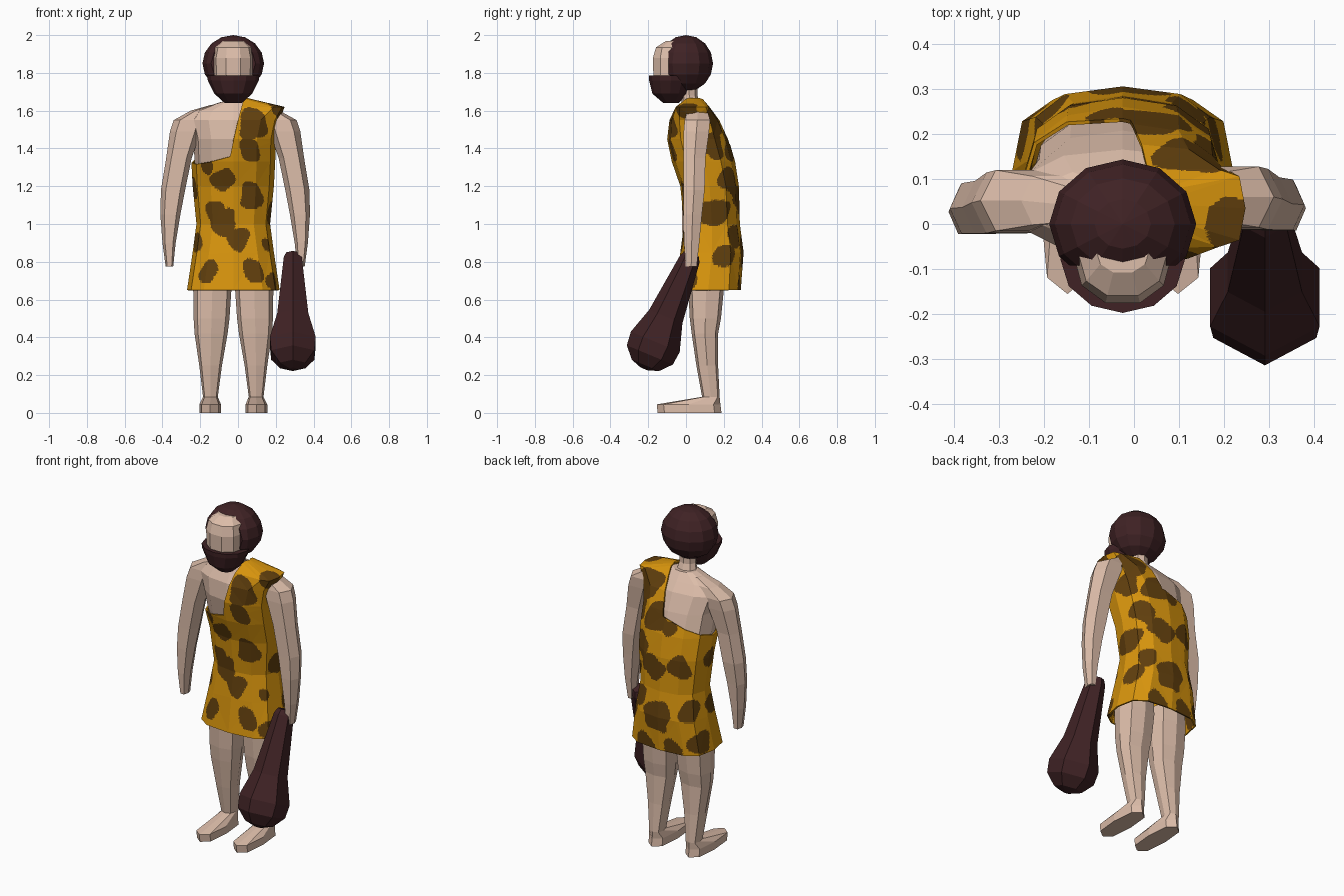
import bpy, bmesh, math
from mathutils import Vector

if "Cube" in bpy.data.objects:
    bpy.data.objects.remove(bpy.data.objects["Cube"])

CX = -0.025  # the figure stands slightly off centre, balancing the club


def material(name, rgb):
    m = bpy.data.materials.new(name)
    m.diffuse_color = (*rgb, 1)
    m.use_nodes = True
    m.node_tree.nodes["Principled BSDF"].inputs["Base Color"].default_value = m.diffuse_color
    return m


SKIN = material("skin", (0.72, 0.51, 0.40))
HIDE = material("ochre hide", (0.69, 0.30, 0.004))
SPOT = material("brown spots", (0.12, 0.05, 0.004))
DARK = material("dark brown", (0.05, 0.016, 0.018))


def finish(bm, name, *mats):
    bmesh.ops.recalc_face_normals(bm, faces=bm.faces)
    me = bpy.data.meshes.new(name)
    bm.to_mesh(me)
    bm.free()
    for m in mats:
        me.materials.append(m)
    ob = bpy.data.objects.new(name, me)
    bpy.context.collection.objects.link(ob)
    return ob


def skin_rings(rings, caps=True):
    """Bridge lists of points into a tube."""
    bm = bmesh.new()
    vs = [[bm.verts.new(p) for p in r] for r in rings]
    n = len(vs[0])
    for a, b in zip(vs, vs[1:]):
        for i in range(n):
            j = (i + 1) % n
            bm.faces.new((a[i], a[j], b[j], b[i]))
    if caps:
        bm.faces.new(vs[0])
        bm.faces.new(vs[-1])
    return bm


def loft(rows, n, side=1, power=1.0, caps=True, shift=(0, 0)):
    """Rows of (z, x0, x1, y0, y1[, squareness]), x from the body's centre line."""
    rings = []
    for z, x0, x1, y0, y1, *sq in rows:
        pw = sq[0] if sq else power
        pts = []
        for k in range(n):
            a = 2 * math.pi * k / n
            c, s = (math.copysign(abs(t) ** pw, t) if abs(t) > 1e-6 else 0
                    for t in (math.cos(a), math.sin(a)))
            x = (x0 + x1) / 2 + c * (x1 - x0) / 2
            y = (y0 + y1) / 2 + s * (y1 - y0) / 2
            pts.append((CX + shift[0] + side * x, y + shift[1], z))
        rings.append(pts)
    return skin_rings(rings, caps)


# bare torso, with sloping shoulders
finish(loft([(1.2, -.19, .19, -.01, .25), (1.33, -.205, .205, -.055, .24),
             (1.45, -.21, .21, -.082, .207), (1.55, -.235, .235, -.07, .165),
             (1.6, -.2, .2, -.04, .125), (1.645, -.07, .07, -.02, .09)], 12, power=.85),
       "torso", SKIN)

# neck
finish(loft([(1.6, -.07, .07, -.02, .09), (1.68, -.05, .05, -.025, .06),
             (1.78, -.05, .05, -.04, .06)], 8), "neck", SKIN)

# hide garment, cut to leave one shoulder bare: z, half width, front, back, squareness
PROFILE = [(0.65, .245, -.055, .29, .65), (0.85, .215, -.03, .305, .75),
           (1.0, .195, -.01, .285, .85), (1.2, .215, -.03, .28, .85),
           (1.33, .222, -.075, .26, .85), (1.45, .225, -.1, .225, .85),
           (1.55, .245, -.09, .18, .75), (1.62, .272, -.055, .125, .35),
           (1.668, .07, 0, .09, 1)]
bm = loft([(z, -w, w, f, b, p) for z, w, f, b, p in PROFILE], 12, caps=False)


def plane(a, b, c, toward):
    a, b, c = Vector(a), Vector(b), Vector(c)
    no = (b - a).cross(c - a).normalized()
    return a, no if no.dot(Vector(toward)) > 0 else -no


top = plane((-.05, -.1, 1.35), (-.25, .1, 1.325), (-.01, .21, 1.42), (0, 0, 1))
strap = plane((-.045, -.1, 1.35), (.035, .05, 1.665), (-.01, .21, 1.42), (-1, 0, 0))
for co, no in (top, strap):
    bmesh.ops.bisect_plane(bm, geom=bm.verts[:] + bm.edges[:] + bm.faces[:],
                           plane_co=co, plane_no=no)
gone = [f for f in bm.faces
        if all((f.calc_center_median() - co).dot(no) > 0 for co, no in (top, strap))]
bmesh.ops.delete(bm, geom=gone, context='FACES')
bmesh.ops.triangulate(bm, faces=bm.faces)
bmesh.ops.subdivide_edges(bm, edges=bm.edges, cuts=14, use_grid_fill=True)

# blotches on the hide: x, y, z, radius
SPOTS = [(.08, -.08, 1.53, .08), (.065, -.08, 1.39, .06), (-.17, -.05, 1.3, .045),
         (-.08, -.05, 1.235, .065), (.075, -.02, 1.145, .07), (-.125, -.01, 1.07, .055),
         (-.075, -.01, 1.01, .07), (.005, -.02, .92, .06), (-.16, -.03, .75, .055),
         (.08, -.03, .75, .06), (.18, 0, .91, .055), (.19, .02, .7, .05),
         (.04, .22, 1.4, .09), (.14, .24, 1.23, .075), (.03, .28, 1.13, .075),
         (-.14, .26, 1.16, .065), (.13, .14, 1.56, .085), (-.01, .3, .86, .095),
         (-.2, .25, .91, .065), (.13, .27, .94, .06), (-.23, .2, .71, .07),
         (-.11, .29, .67, .06), (.07, .29, .66, .065), (.19, .16, 1.41, .075),
         (.17, .15, 1.06, .085), (.19, .21, .83, .065), (-.24, .1, 1.2, .06),
         (-.22, .08, .9, .06), (.22, 0, 1.61, .06), (-.05, .22, 1.36, .05)]
for f in bm.faces:
    p = f.calc_center_median()
    wob = 1 + .13 * math.sin(38 * p.x + 31 * p.z) + .1 * math.sin(47 * p.z - 29 * p.y)
    f.material_index = int(any((p - Vector(s[:3])).length < s[3] * wob for s in SPOTS))
hide = finish(bm, "hide_garment", HIDE, SPOT)
mod = hide.modifiers.new("thickness", 'SOLIDIFY')
mod.thickness = .008

# arms and legs
ARM = [(1.63, .05, .12, .01, .09), (1.6, .1, .225, 0, .12), (1.55, .15, .315, -.015, .135),
       (1.49, .17, .335, -.02, .13), (1.35, .22, .355, -.02, .11),
       (1.18, .255, .383, -.02, .105), (1.05, .28, .386, -.02, .09),
       (.9, .305, .375, -.015, .075), (.775, .318, .358, -.005, .06)]
LEG = [(.75, .015, .205, .01, .2), (.65, .01, .212, .012, .2), (.5, .02, .21, .02, .185),
       (.42, .03, .205, .03, .17), (.25, .06, .18, .055, .17), (.085, .082, .16, .085, .178),
       (.045, .065, .18, -.155, .182), (0, .065, .18, -.15, .188)]
for side, label, shift in ((1, "left", (.02, 0)), (-1, "right", (0, -.008))):
    finish(loft(ARM, 6, side, .75, shift=shift), label + "_arm", SKIN)
    finish(loft(LEG, 8, side, .7), label + "_leg", SKIN)

# face
finish(loft([(1.72, -.08, .08, -.15, .05), (1.79, -.108, .108, -.178, .05),
             (1.88, -.11, .11, -.18, .05), (1.935, -.098, .098, -.163, .03),
             (1.968, -.06, .06, -.11, .0)], 10, power=.9), "face", SKIN)

# hair: a low-poly ellipsoid cut flat at the front
bm = bmesh.new()
bmesh.ops.create_uvsphere(bm, u_segments=12, v_segments=8, radius=1)
for w in bm.verts:
    w.co = (CX + .163 * w.co.x, .143 * w.co.y, 1.85 + .15 * w.co.z)
bmesh.ops.bisect_plane(bm, geom=bm.verts[:] + bm.edges[:] + bm.faces[:],
                       plane_co=(0, -.092, 0), plane_no=(0, -1, 0), clear_outer=True)
bmesh.ops.holes_fill(bm, edges=[e for e in bm.edges if e.is_boundary])
finish(bm, "hair", DARK)

# beard
finish(loft([(1.785, -.138, .138, -.197, .04), (1.76, -.135, .135, -.195, .035),
             (1.69, -.1, .1, -.178, .01), (1.64, -.045, .045, -.12, -.04)], 12),
       "beard", DARK)

# wooden club: six-sided rings along a tilted axis (distance, radius)
axis = Vector((0, -.385, -.923))
across = Vector((0, .923, -.385))
rings = []
for t, r in ((-.01, .04), (.02, .055), (.35, .095), (.495, .14), (.57, .132),
             (.63, .078), (.65, .02)):
    c = Vector((.29, .028, .833)) + axis * t
    rings.append([c + across * r * math.cos(k * math.pi / 3)
                  + Vector((1, 0, 0)) * r * math.sin(k * math.pi / 3) for k in range(6)])
finish(skin_rings(rings), "club", DARK)
